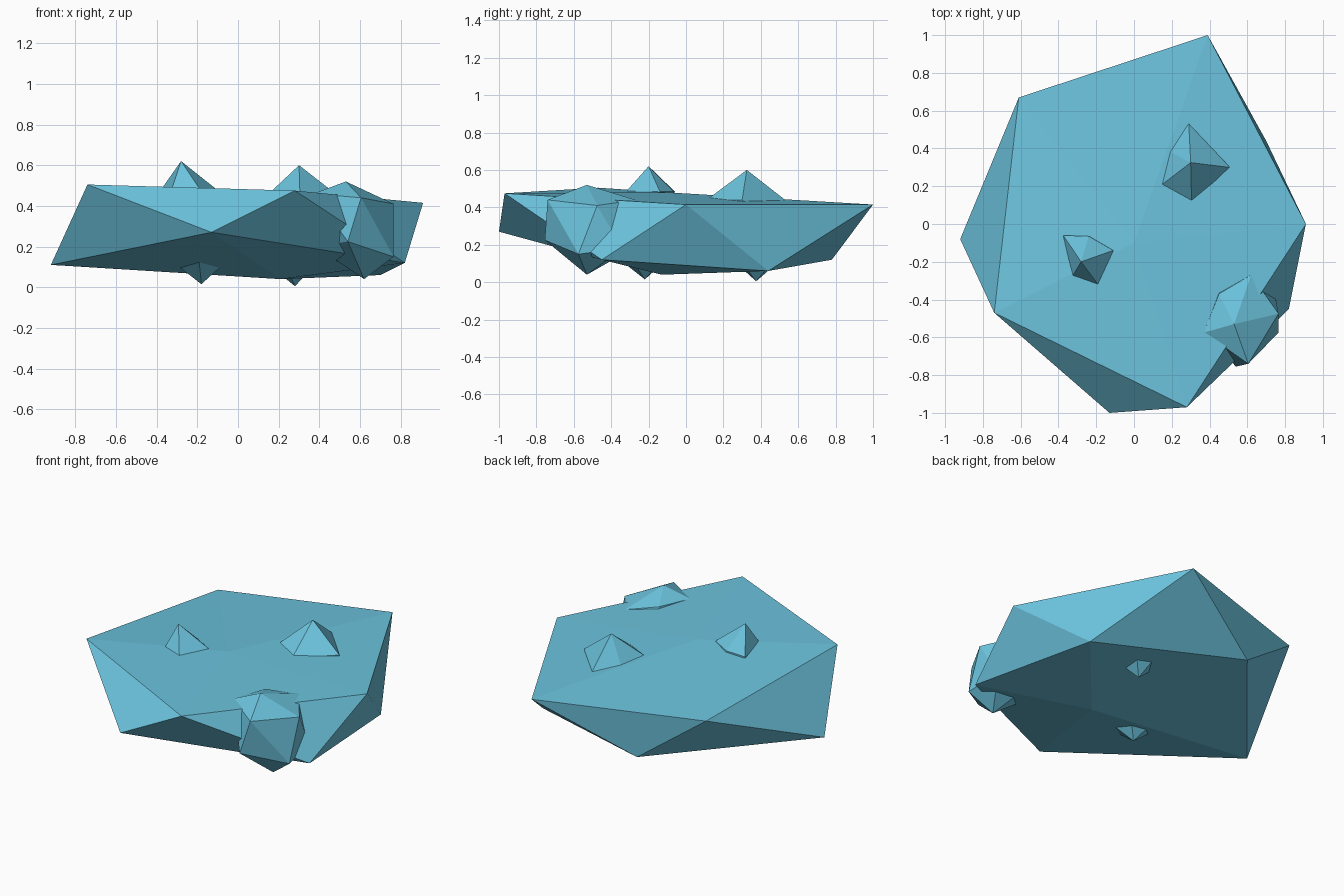
import bpy
import bmesh
import math
from mathutils import Vector

# Remove the default cube only
default_cube = bpy.data.objects.get("Cube")
if default_cube:
    bpy.data.objects.remove(default_cube, do_unlink=True)

# Single crystal blue material
CRYSTAL_COLOUR = (0.15, 0.55, 0.73, 1.0)
crystal_blue = bpy.data.materials.new("crystal_blue")
crystal_blue.use_nodes = True
crystal_blue.diffuse_color = CRYSTAL_COLOUR
shader = crystal_blue.node_tree.nodes["Principled BSDF"]
shader.inputs["Base Color"].default_value = CRYSTAL_COLOUR


def rock(name, top, upper, lower, bottom):
    """Irregular twenty-sided rock: two poles and two staggered rings of five."""
    bm = bmesh.new()
    top_vert = bm.verts.new(top)
    bottom_vert = bm.verts.new(bottom)
    up = [bm.verts.new(point) for point in upper]
    low = [bm.verts.new(point) for point in lower]
    count = len(up)
    for i in range(count):
        j = (i + 1) % count
        bm.faces.new((top_vert, up[i], up[j]))
        bm.faces.new((up[i], low[i], up[j]))
        bm.faces.new((up[j], low[i], low[j]))
        bm.faces.new((bottom_vert, low[j], low[i]))
    bmesh.ops.recalc_face_normals(bm, faces=bm.faces[:])
    mesh = bpy.data.meshes.new(name)
    bm.to_mesh(mesh)
    bm.free()
    mesh.materials.append(crystal_blue)
    obj = bpy.data.objects.new(name, mesh)
    bpy.context.collection.objects.link(obj)
    return obj


def staggered_ring(upper, bottom, radius, z):
    """Lower ring of a small shard, turned to sit between the upper points."""
    centre = sum((Vector(point) for point in upper), Vector()) / len(upper)
    ring = []
    for i, point in enumerate(upper):
        following = upper[(i + 1) % len(upper)]
        middle = (Vector(point) + Vector(following)) / 2 - centre
        angle = math.atan2(middle.y, middle.x)
        ring.append((bottom[0] + radius * math.cos(angle),
                     bottom[1] + radius * math.sin(angle), z))
    return ring


def shard(name, top, outline, ring_z, bottom, radius, low_z):
    """Small rock poking through both faces of the slab."""
    upper = [(x, y, ring_z) for x, y in outline]
    return rock(name, top, upper, staggered_ring(upper, bottom, radius, low_z), bottom)


# Broad flat main slab
rock("main_slab", (0.0, -0.1, 0.48),
     [(-0.74, -0.47, 0.505), (0.28, -0.97, 0.475), (0.91, 0.0, 0.415),
      (0.39, 1.0, 0.415), (-0.61, 0.67, 0.417)],
     [(-0.13, -1.0, 0.27), (0.82, -0.45, 0.12), (0.70, 0.44, 0.06),
      (-0.20, 0.78, 0.12), (-0.92, -0.08, 0.11)],
     (0.21, -0.13, 0.04))

# Chunk growing out of the front edge
rock("edge_chunk", (0.53, -0.53, 0.52),
     [(0.37, -0.575, 0.46), (0.605, -0.74, 0.44), (0.765, -0.475, 0.41),
      (0.62, -0.27, 0.44), (0.45, -0.37, 0.465)],
     [(0.54, -0.755, 0.225), (0.765, -0.575, 0.15), (0.74, -0.34, 0.18),
      (0.50, -0.25, 0.20), (0.38, -0.45, 0.20)],
     (0.62, -0.53, 0.04))

# Two shards piercing the slab
shard("back_shard", (0.30, 0.325, 0.60),
      [(0.13, 0.195), (0.305, 0.11), (0.505, 0.30), (0.29, 0.53), (0.185, 0.385)],
      0.44, (0.28, 0.375, 0.005), 0.20, 0.17)
shard("front_shard", (-0.28, -0.20, 0.62),
      [(-0.325, -0.275), (-0.19, -0.32), (-0.11, -0.14), (-0.24, -0.065), (-0.375, -0.06)],
      0.485, (-0.18, -0.22, 0.015), 0.16, 0.14)
